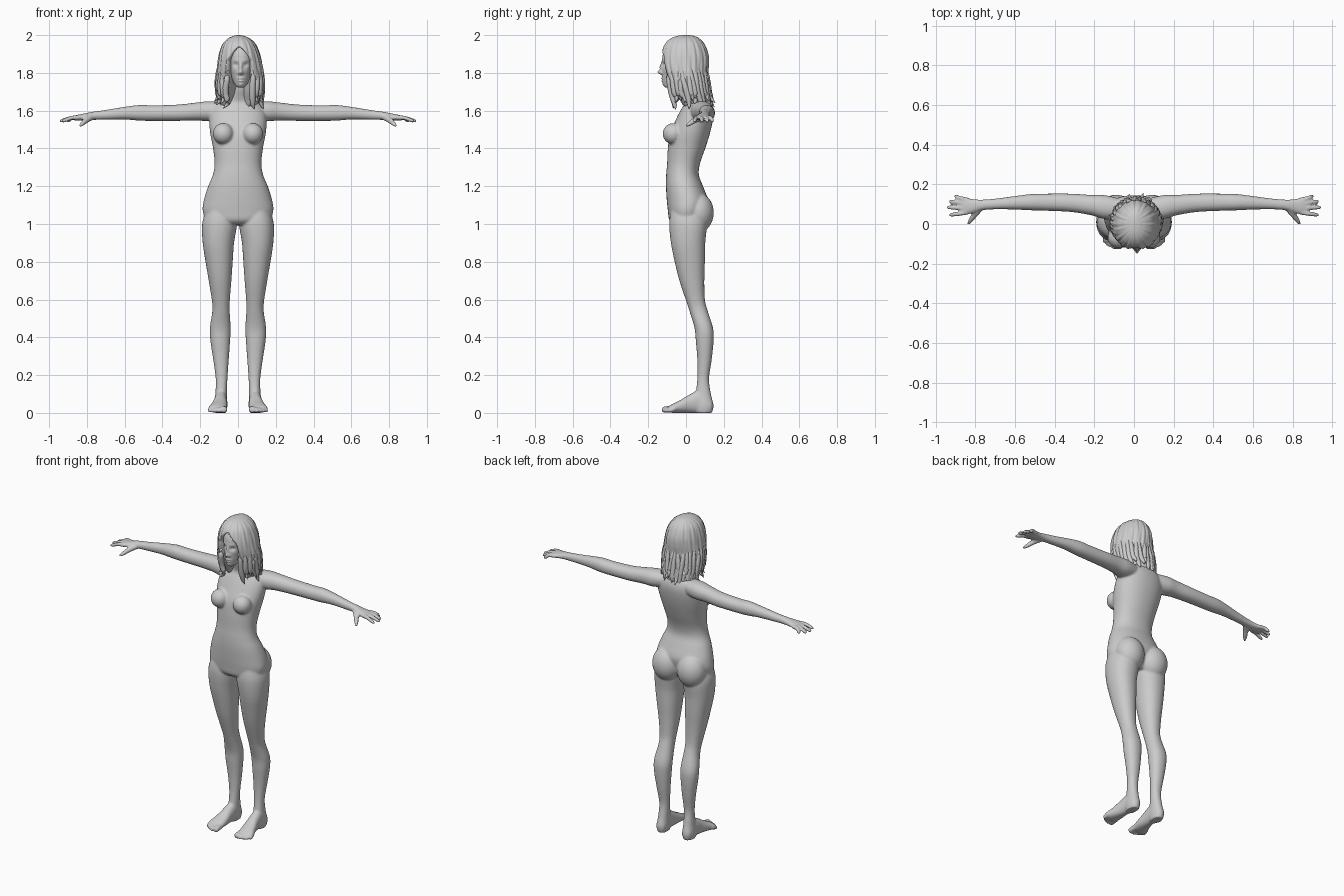
import bpy, bmesh, math, random
from mathutils import Vector, Matrix

random.seed(4)
TAU = math.tau


def spline(rows, sub):
    out = []
    for i in range(len(rows) - 1):
        p = [rows[max(i - 1, 0)], rows[i], rows[i + 1], rows[min(i + 2, len(rows) - 1)]]
        for k in range(sub):
            t = k / sub
            out.append([0.5 * (2 * b + (c - a) * t + (2 * a - 5 * b + 4 * c - d) * t * t
                               + (3 * b - a - 3 * c + d) * t ** 3) for a, b, c, d in zip(*p)])
    return out + [list(rows[-1])]


def skin(bm, loops):
    loops = [[bm.verts.new(co) for co in loop] for loop in loops]
    n = len(loops[0])
    for a, b in zip(loops, loops[1:]):
        for i in range(n):
            bm.faces.new((a[i], a[(i + 1) % n], b[(i + 1) % n], b[i]))
    bm.faces.new(loops[0])
    bm.faces.new(loops[-1])


def loft(bm, axis, rows, n=32, sub=4, power=0.92, shape=None):
    """Rows are (station, centre, half width, low, high); angle 0 is the low side."""
    loops = []
    for s, c, w, lo, hi in spline(rows, sub):
        loop = []
        for i in range(n):
            t = TAU * i / n
            f = shape(s, t) if shape else 1
            sn, cs = (math.copysign(abs(q) ** power, q) for q in (math.sin(t), math.cos(t)))
            a, b = c + w * f * sn, (lo + hi) / 2 - (hi - lo) / 2 * f * cs
            loop.append({'x': (s, a, b), 'y': (a, s, b), 'z': (a, b, s)}[axis])
        loops.append(loop)
    skin(bm, loops)


def tube(bm, pts, radii, n=12, sub=4):
    rows = spline([(*p, r) for p, r in zip(pts, radii)], sub)
    loops = []
    for i, row in enumerate(rows):
        d = Vector(rows[min(i + 1, len(rows) - 1)][:3]) - Vector(rows[max(i - 1, 0)][:3])
        q = d.to_track_quat('Z', 'Y')
        loops.append([Vector(row[:3]) + q @ Vector((math.cos(TAU * k / n), math.sin(TAU * k / n), 0))
                      * max(row[3], 0.001) for k in range(n)])
    skin(bm, loops)


def ball(bm, loc, scale):
    bmesh.ops.create_uvsphere(bm, u_segments=32, v_segments=20, radius=1,
                              matrix=Matrix.LocRotScale(Vector(loc), None, Vector(scale)))


def mirror(bm):
    geo = bmesh.ops.duplicate(bm, geom=bm.verts[:] + bm.edges[:] + bm.faces[:])['geom']
    for v in geo:
        if isinstance(v, bmesh.types.BMVert):
            v.co.x *= -1


def finish(bm, name):
    bmesh.ops.recalc_face_normals(bm, faces=bm.faces[:])
    me = bpy.data.meshes.new(name)
    bm.to_mesh(me)
    bm.free()
    for p in me.polygons:
        p.use_smooth = True
    ob = bpy.data.objects.new(name, me)
    bpy.context.collection.objects.link(ob)
    return ob


# Body: one side of limbs first, mirrored, then the trunk
bm = bmesh.new()
# leg
loft(bm, 'z', [(1.07, .095, .075, -.08, .09), (1.0, .098, .092, -.089, .11), (.9, .104, .083, -.08, .102),
               (.8, .1, .072, -.06, .1), (.7, .095, .06, -.035, .097), (.6, .091, .048, -.002, .1),
               (.54, .09, .046, .018, .115), (.45, .094, .055, .045, .143), (.38, .094, .052, .052, .146),
               (.28, .09, .041, .06, .136), (.18, .087, .031, .06, .122), (.1, .089, .031, .05, .132),
               (.04, .091, .035, .04, .146), (0, .091, .03, .05, .138)])
# foot and toes
loft(bm, 'y', [(.135, .091, .028, .004, .07), (.07, .091, .033, 0, .115), (.02, .094, .036, 0, .098),
               (-.03, .1, .044, 0, .068), (-.07, .107, .049, 0, .048), (-.09, .109, .044, .003, .036)])
for x, tip, r in ((.073, -.127, .017), (.096, -.126, .0125), (.114, -.118, .012), (.131, -.108, .0115), (.147, -.095, .011)):
    tube(bm, [(x * .93 + .008, -.055, .024), (x, tip + .03, .02), (x + .002, tip + .006, r), (x + .002, tip, r)],
         [r, r, r, r * .5])
# arm and palm
loft(bm, 'x', [(.06, .075, .05, 1.56, 1.645), (.15, .086, .06, 1.545, 1.65), (.22, .096, .051, 1.548, 1.643),
               (.32, .107, .046, 1.546, 1.632), (.45, .11, .043, 1.546, 1.628), (.52, .11, .041, 1.547, 1.63),
               (.6, .107, .034, 1.553, 1.62), (.7, .101, .027, 1.552, 1.604), (.77, .096, .027, 1.551, 1.594),
               (.81, .091, .035, 1.549, 1.586), (.85, .089, .043, 1.548, 1.578), (.872, .09, .041, 1.549, 1.572)])
# fingers and thumb
for y0, x1, y1 in ((.122, .907, .14), (.1, .933, .114), (.079, .944, .083), (.058, .934, .046)):
    tube(bm, [(.84, y0, 1.563), (.88, (y0 + y1) / 2, 1.562), (x1 - .01, y1, 1.546), (x1, y1, 1.541)],
         [.012, .0115, .01, .005])
tube(bm, [(.775, .082, 1.566), (.8, .052, 1.552), (.825, .018, 1.53), (.838, -.002, 1.518)], [.017, .016, .012, .006])
# breast and buttock
ball(bm, (.078, -.068, 1.478), (.055, .055, .056))
ball(bm, (.087, .064, 1.06), (.09, .083, .105))
mirror(bm)
# trunk and neck
loft(bm, 'z', [(.995, 0, .1, -.06, .07), (1.02, 0, .165, -.088, .09), (1.07, 0, .187, -.096, .105),
               (1.13, 0, .18, -.102, .115), (1.2, 0, .158, -.106, .09), (1.26, 0, .133, -.105, .068),
               (1.32, 0, .124, -.1, .074), (1.4, 0, .132, -.096, .102), (1.48, 0, .147, -.085, .127),
               (1.55, 0, .152, -.055, .142), (1.6, 0, .142, -.03, .144), (1.64, 0, .11, -.008, .13),
               (1.67, .003, .06, -.012, .1), (1.72, .008, .05, -.025, .082), (1.8, .012, .045, -.03, .07)], n=48)
body = finish(bm, "body")
rm = body.modifiers.new("fuse", 'REMESH')
rm.mode, rm.voxel_size, rm.use_smooth_shade = 'VOXEL', 0.006, True
sm = body.modifiers.new("soften", 'SMOOTH')
sm.factor, sm.iterations = 0.5, 6

# Head with sculpted face: bumps are (x, z, width, height, push along y)
CX = .015
bm = bmesh.new()
loft(bm, 'z', [(1.722, CX, .016, -.108, -.06), (1.732, CX, .028, -.116, -.03), (1.755, CX, .042, -.123, .03),
               (1.79, CX, .055, -.126, .07), (1.84, CX, .064, -.127, .09), (1.9, CX, .07, -.122, .095),
               (1.94, CX, .06, -.1, .08), (1.965, CX, .03, -.06, .04)], n=96, sub=9)
BUMPS = [(0, 1.803, .011, .012, -.022), (0, 1.832, .008, .022, -.012), (.014, 1.798, .006, .006, -.006),
         (.026, 1.843, .013, .010, .011), (.026, 1.866, .02, .007, -.003), (0, 1.771, .016, .005, -.007),
         (0, 1.757, .014, .005, -.007), (0, 1.738, .014, .01, -.005), (.04, 1.815, .014, .014, -.003)]
for v in bm.verts:
    if v.co.y < -.05:
        x, z = abs(v.co.x - CX), v.co.z
        v.co.y += sum(d * math.exp(-((x - bx) / w) ** 2 - ((z - bz) / h) ** 2) for bx, bz, w, h, d in BUMPS)
finish(bm, "head")
bm = bmesh.new()
for s in (-1, 1):
    ball(bm, (CX + s * .026, -.097, 1.843), (.012, .012, .010))
finish(bm, "eyes")


# Hair: wavy shell with a face opening and a centre parting
def hair_shape(z, t):
    a = min(t, TAU - t)
    f = 1 + .016 * math.sin(19 * t + 14 * z) + .01 * math.sin(31 * t - 9 * z)
    f -= .05 * math.exp(-(a / .07) ** 2) if z > 1.9 else 0
    opening = .62 * min(1, max(0, (1.935 - z) / .07)) ** .6
    k = min(1, max(0, (opening - a) / .1))
    return f * (1 - .7 * k * k * (3 - 2 * k))


bm = bmesh.new()
loft(bm, 'z', [(1.605, 0, .06, .04, .11), (1.62, 0, .095, -.02, .13), (1.66, .003, .112, -.055, .136),
               (1.7, .008, .118, -.085, .13), (1.75, .013, .124, -.108, .12), (1.8, .012, .124, -.125, .116),
               (1.85, .01, .117, -.137, .12), (1.9, .008, .107, -.134, .117), (1.95, .006, .088, -.115, .098),
               (1.98, .005, .06, -.085, .072), (1.995, .004, .03, -.05, .045), (2.0, .003, .006, -.012, .01)],
     n=160, sub=7, power=1, shape=hair_shape)
finish(bm, "hair")

# Loose locks with flicked tips
bm = bmesh.new()
COUNT = 26
for i in range(COUNT):
    t = .66 + (TAU - 1.32) * i / (COUNT - 1)
    flick = random.uniform(.92, 1.14)
    end = random.uniform(1.6, 1.655)
    pts = []
    for z, k, dy in ((1.86, .88, -.008), (1.78, .97, 0), (1.7, .95, .012), (end + .03, .93, .024), (end, flick, .03)):
        tt = t + random.uniform(-.06, .06)
        pts.append((.01 + .122 * k * math.sin(tt), dy - .115 * k * math.cos(tt), z))
    tube(bm, pts, [.004, .014, .017, .013, .001], n=8, sub=4)
finish(bm, "hair_locks")
